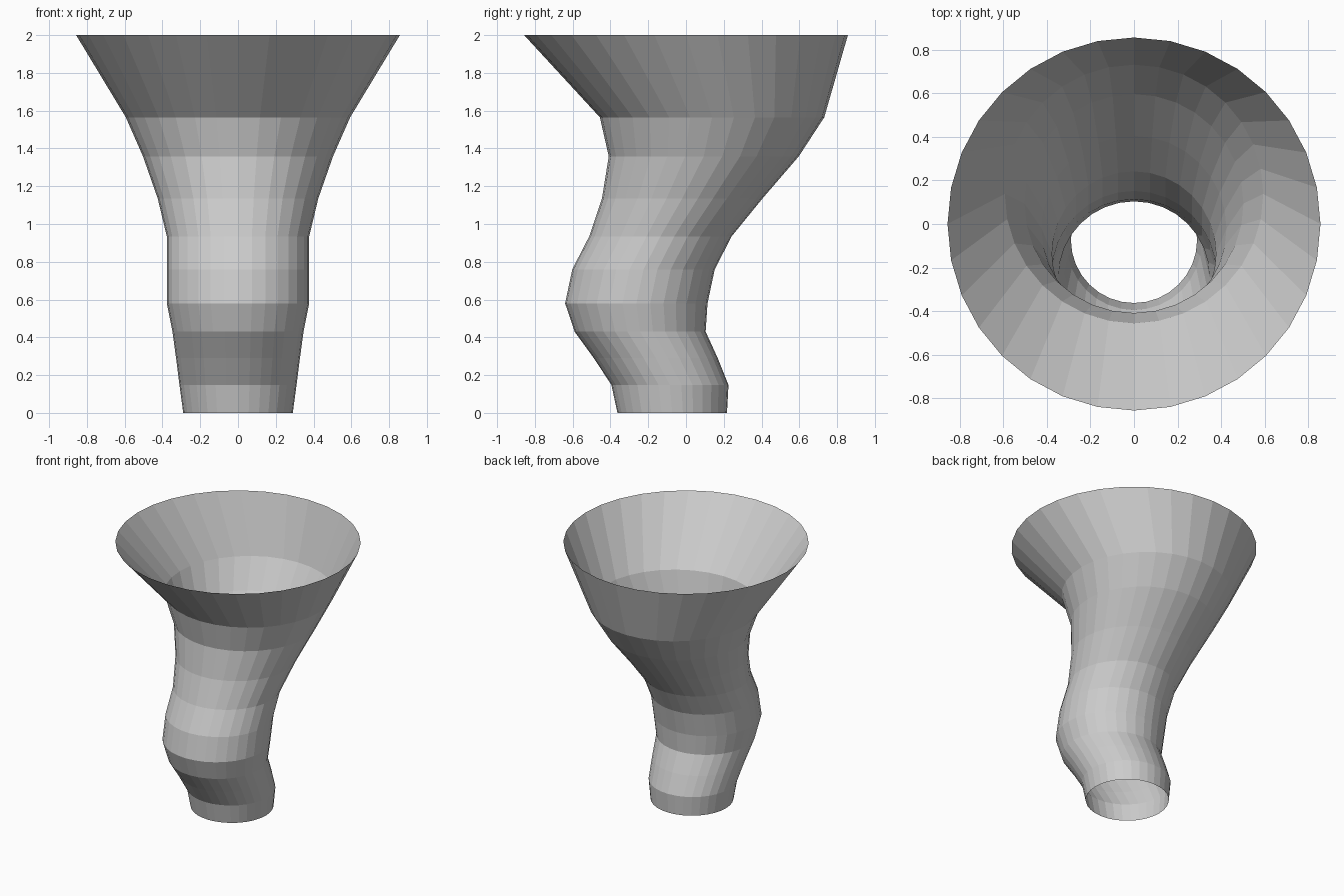
import bpy, bmesh
from math import cos, sin, tau

if "Cube" in bpy.data.objects:
    bpy.data.objects.remove(bpy.data.objects["Cube"])

SIDES = 32

# cross-section rings of the bent funnel: height, centre y, radius
RINGS = [
    (0.00, -0.073, 0.29), (0.148, -0.085, 0.31), (0.29, -0.16, 0.328),
    (0.43, -0.243, 0.347), (0.58, -0.263, 0.377), (0.76, -0.225, 0.377),
    (0.935, -0.135, 0.377), (1.135, -0.02, 0.425), (1.358, 0.094, 0.503),
    (1.565, 0.138, 0.594), (2.00, 0.00, 0.857),
]

# open, single-walled funnel bridged ring by ring
bm = bmesh.new()
rings = [[bm.verts.new((r * cos(tau * i / SIDES), cy + r * sin(tau * i / SIDES), z))
          for i in range(SIDES)] for z, cy, r in RINGS]
for low, high in zip(rings, rings[1:]):
    for i in range(SIDES):
        j = (i + 1) % SIDES
        bm.faces.new((low[i], low[j], high[j], high[i]))

mesh = bpy.data.meshes.new("bent_funnel")
bm.to_mesh(mesh)
bm.free()
bpy.context.collection.objects.link(bpy.data.objects.new("bent_funnel", mesh))
